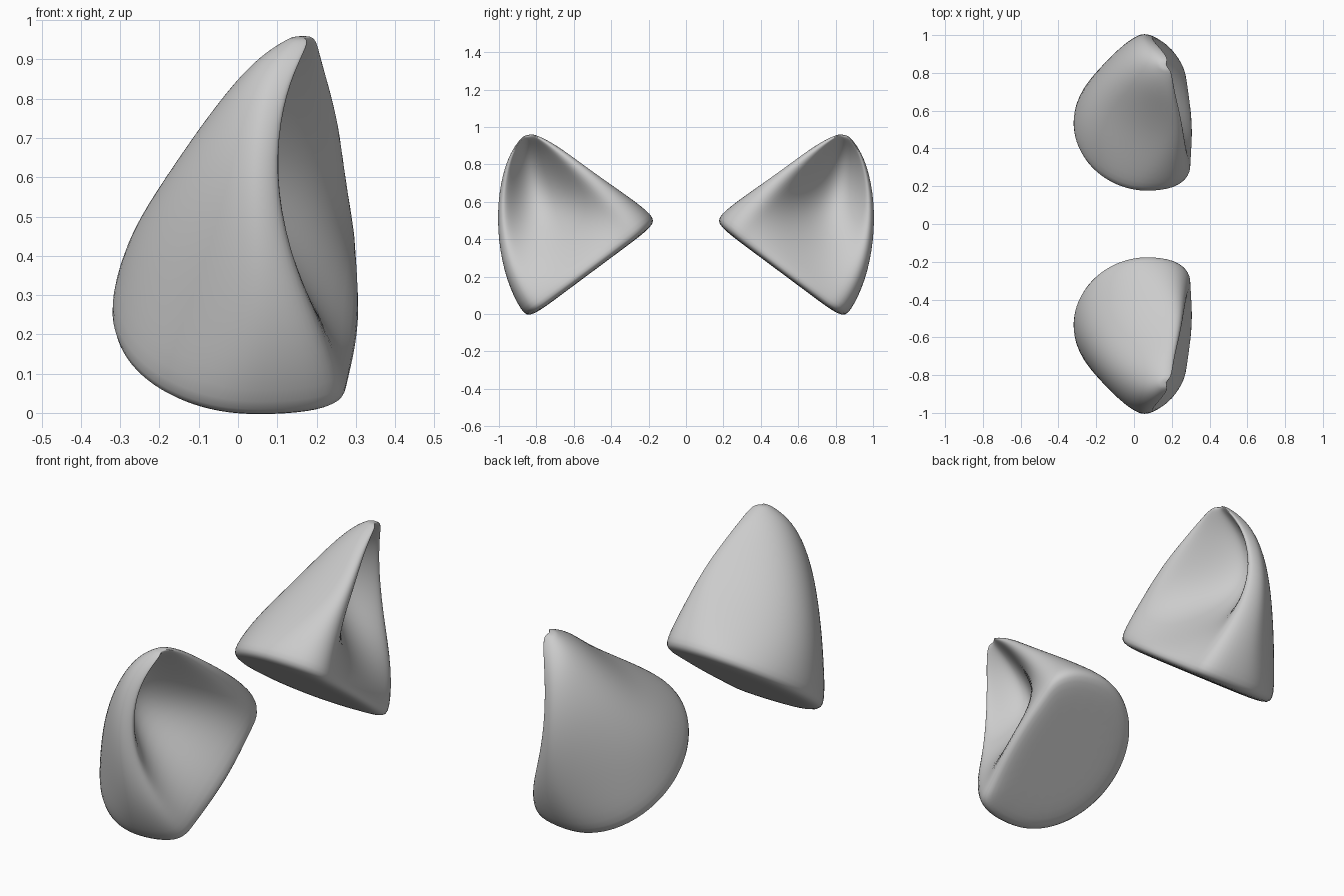
import bpy, bmesh, math
from mathutils import Vector

cube = bpy.data.objects.get("Cube")
if cube:
    bpy.data.objects.remove(cube, do_unlink=True)

grey = bpy.data.materials.new("plain_grey")
grey.use_nodes = True
colour = (0.6, 0.6, 0.6, 1)
grey.diffuse_color = colour
grey.node_tree.nodes["Principled BSDF"].inputs["Base Color"].default_value = colour

# Slices from base to tip: outer y z, inner y z, outer and inner rim x,
# back x, lip roundness, hollow depth, back sharpness, back skew
SLICES = [
    (-.88, .0, -.168, .53, .275, .305, -.335, .23, -.03, 1.0, .0),
    (-.965, .175, -.31, .635, .22, .30, -.285, .14, .09, 1.2, .2),
    (-1.008, .39, -.45, .73, .13, .285, -.2, .07, .21, 1.35, .28),
    (-1.01, .60, -.575, .82, .095, .258, -.108, .05, .21, 1.35, .28),
    (-.975, .78, -.68, .895, .115, .232, -.015, .05, .14, 1.25, .2),
    (-.925, .888, -.755, .937, .155, .215, .06, .045, .06, 1.1, .0),
    (-.88, .942, -.80, .955, .18, .2, .12, .03, .01, 1.0, .0),
]
RIM_OUTER, RIM_INNER = -.87, .77
ARC_STEPS = 12
HOLLOW_STEPS = 9


def slice_ring(py, pz, qy, qz, rim_p, rim_q, back, lip, depth, sharp, skew):
    """Closed outline: round back, rolled lips and hollow front."""
    outer, inner = Vector((0, py, pz)), Vector((0, qy, qz))

    def rim(u):
        return rim_p + (rim_q - rim_p) * (u + 1) / 2

    outline = []
    bulge = back - (rim(0) - lip)
    for i in range(ARC_STEPS + 1):
        a = math.pi * i / ARC_STEPS
        u = math.cos(a)
        swell = max(math.sin(a), 0) ** sharp * (1 + skew * u)
        outline.append((u, rim(u) - lip + bulge * swell))
    outline.append((-.97, rim(-1) - lip * .35))
    for i in range(HOLLOW_STEPS + 1):
        v = i / HOLLOW_STEPS
        u = RIM_OUTER + (RIM_INNER - RIM_OUTER) * v
        dip = max(math.sin(math.pi * v), 0) ** 1.2
        outline.append((u, rim(u) - depth * dip))
    outline.append((.95, rim(1) - lip * .35))
    return [outer.lerp(inner, (u + 1) / 2) + Vector((x, 0, 0)) for u, x in outline]


def shrunk(ring, factor, shift):
    centre = sum(ring, Vector()) / len(ring)
    return [centre + (p - centre) * factor + shift for p in ring]


def make_ear(name, side):
    rings = [slice_ring(*s) for s in SLICES]
    # Rounded flat base and blunt tip
    down = Vector((0, .59, -.81)) * .045
    base, tip = rings[0], rings[-1]
    rings = [shrunk(base, .5, down), shrunk(base, .94, down)] + rings
    rings.append(shrunk(tip, .5, Vector((0, 0, .01))))

    bm = bmesh.new()
    loops = [[bm.verts.new((p.x, p.y * side, p.z)) for p in r] for r in rings]
    for low, high in zip(loops, loops[1:]):
        for i in range(len(low)):
            j = (i + 1) % len(low)
            bm.faces.new((low[i], low[j], high[j], high[i]))
    bm.faces.new(loops[0])
    bm.faces.new(loops[-1])
    bmesh.ops.recalc_face_normals(bm, faces=bm.faces)
    for f in bm.faces:
        f.smooth = True
    mesh = bpy.data.meshes.new(name)
    bm.to_mesh(mesh)
    bm.free()
    mesh.materials.append(grey)
    ear = bpy.data.objects.new(name, mesh)
    bpy.context.collection.objects.link(ear)
    sub = ear.modifiers.new("smooth_surface", "SUBSURF")
    sub.levels = sub.render_levels = 2


# Matching pair, mirrored front to back
make_ear("front_ear", 1)
make_ear("back_ear", -1)
